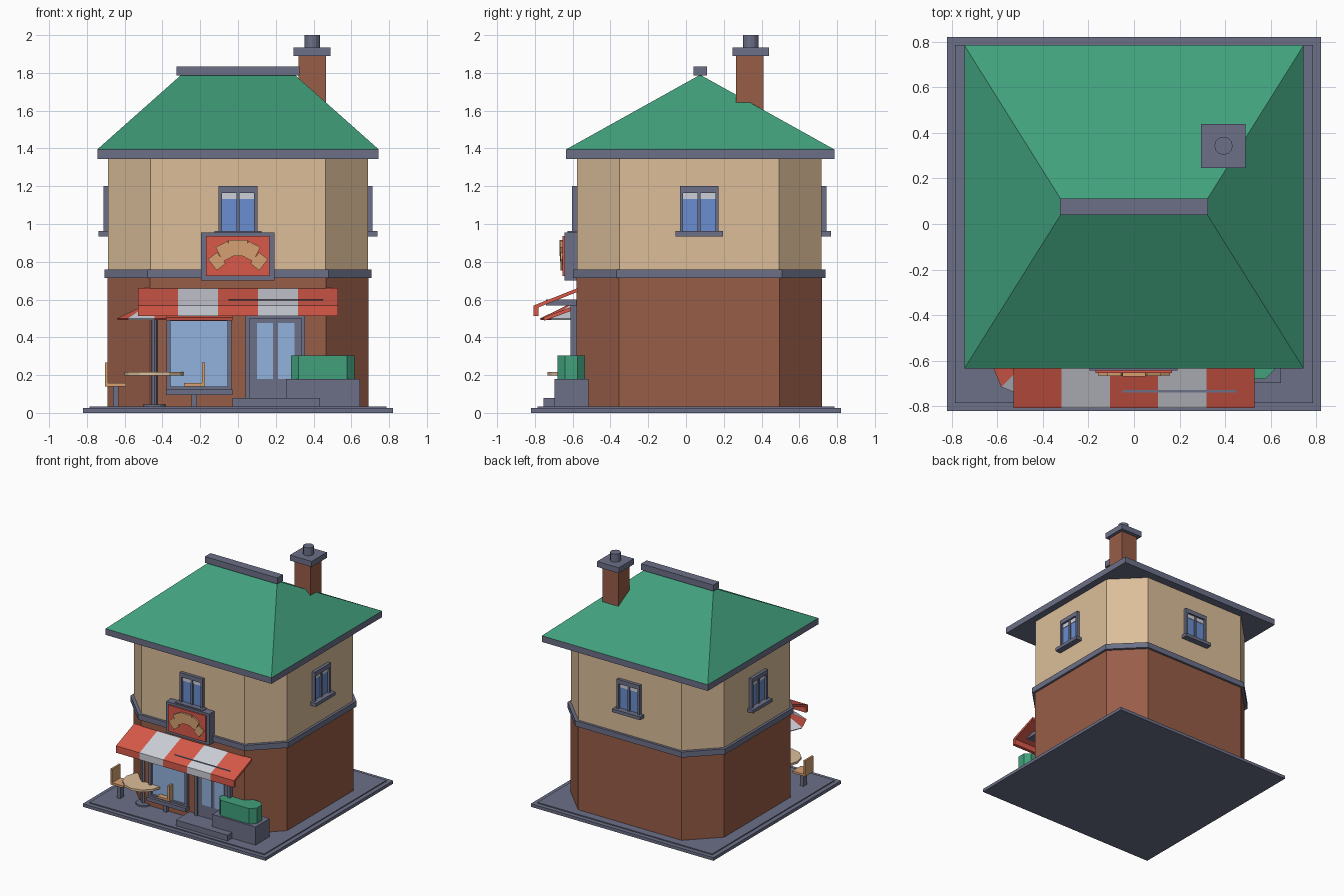
import bpy, bmesh, math
from mathutils import Matrix, Vector

if "Cube" in bpy.data.objects:
    bpy.data.objects.remove(bpy.data.objects["Cube"])


def material(name, r, g, b):
    lin = [(c / 255 / 12.92) if c < 11 else ((c / 255 + 0.055) / 1.055) ** 2.4 for c in (r, g, b)]
    m = bpy.data.materials.new(name)
    m.use_nodes = True
    m.diffuse_color = (*lin, 1)
    m.node_tree.nodes["Principled BSDF"].inputs["Base Color"].default_value = (*lin, 1)
    return m


STONE = material("slate grey", 108, 112, 135)
BRICK = material("brick brown", 152, 93, 72)
PLASTER = material("cream plaster", 220, 190, 154)
GREEN = material("leaf green", 65, 160, 124)
RED = material("awning red", 216, 90, 74)
WHITE = material("off white", 206, 208, 218)
SHOP_GLASS = material("pale glass", 146, 178, 222)
GLASS = material("blue glass", 106, 142, 208)
WOOD = material("warm wood", 214, 160, 114)


def finish(name, bm, *mats, xf=None):
    if xf:
        bm.transform(xf)
    bmesh.ops.recalc_face_normals(bm, faces=bm.faces)
    me = bpy.data.meshes.new(name)
    bm.to_mesh(me)
    bm.free()
    for m in mats:
        me.materials.append(m)
    ob = bpy.data.objects.new(name, me)
    bpy.context.collection.objects.link(ob)
    return ob


def extrude(name, pts, vec, mat, xf=None):
    """Closed outline swept along a vector."""
    bm = bmesh.new()
    f = bm.faces.new([bm.verts.new(p) for p in pts])
    out = bmesh.ops.extrude_face_region(bm, geom=[f])
    moved = [v for v in out["geom"] if isinstance(v, bmesh.types.BMVert)]
    bmesh.ops.translate(bm, verts=moved, vec=vec)
    return finish(name, bm, mat, xf=xf)


def box(name, x0, x1, y0, y1, z0, z1, mat, xf=None):
    pts = [(x0, y0, z0), (x1, y0, z0), (x1, y1, z0), (x0, y1, z0)]
    return extrude(name, pts, (0, 0, z1 - z0), mat, xf)


def cut_corner_block(name, x0, x1, y0, y1, z0, z1, c, mat):
    pts = [(x0 + c, y0), (x1 - c, y0), (x1, y0 + c), (x1, y1 - c),
           (x1 - c, y1), (x0 + c, y1), (x0, y1 - c), (x0, y0 + c)]
    return extrude(name, [(x, y, z0) for x, y in pts], (0, 0, z1 - z0), mat)


def cylinder(name, x, y, z0, z1, r, mat, sides=12):
    bm = bmesh.new()
    bmesh.ops.create_cone(bm, cap_ends=True, segments=sides, radius1=r, radius2=r, depth=z1 - z0)
    return finish(name, bm, mat, xf=Matrix.Translation((x, y, (z0 + z1) / 2)))


def slope(name, x0, x1, profile, mat):
    return extrude(name, [(x0, y, z) for y, z in profile], (x1 - x0, 0, 0), mat)


# Ground slab
box("ground_slab", -0.82, 0.82, -0.82, 0.82, 0, 0.025, STONE)
box("pavement", -0.785, 0.785, -0.785, 0.785, 0.025, 0.033, STONE)

# Walls with cut corners and the band between storeys
cut_corner_block("ground_floor_wall", -0.69, 0.69, -0.58, 0.72, 0.03, 0.73, 0.225, BRICK)
cut_corner_block("storey_band", -0.708, 0.708, -0.598, 0.738, 0.715, 0.76, 0.23, STONE)
cut_corner_block("upper_wall", -0.688, 0.688, -0.578, 0.718, 0.75, 1.35, 0.225, PLASTER)

# Hipped roof
box("eave", -0.745, 0.745, -0.635, 0.785, 1.345, 1.395, STONE)
bm = bmesh.new()
a, b, c, d = [bm.verts.new((x, y, 1.395)) for x, y in
              ((-0.745, -0.635), (0.745, -0.635), (0.745, 0.785), (-0.745, 0.785))]
l, r = [bm.verts.new((x, 0.075, 1.79)) for x in (-0.3, 0.3)]
for face in ((a, b, r, l), (b, c, r), (c, d, l, r), (d, a, l), (a, d, c, b)):
    bm.faces.new(face)
finish("roof", bm, GREEN)
box("ridge_cap", -0.325, 0.325, 0.04, 0.112, 1.785, 1.835, STONE)

# Chimney
box("chimney", 0.32, 0.465, 0.265, 0.41, 1.5, 1.89, BRICK)
box("chimney_cap", 0.295, 0.49, 0.245, 0.44, 1.89, 1.935, STONE)
cylinder("chimney_pot", 0.393, 0.343, 1.935, 2.0, 0.04, STONE)

# Upper windows, one for each side
for side, turn, dist in (("front", 0, 0.648), ("right", 1, 0.688), ("back", 2, 0.648), ("left", 3, 0.688)):
    xf = (Matrix.Translation((0, 0.07, 0)) @ Matrix.Rotation(turn * math.pi / 2, 4, "Z")
          @ Matrix.Translation((0, -dist, 0)))
    n = side + "_window_"
    box(n + "head", -0.102, 0.102, -0.025, 0.01, 1.165, 1.2, STONE, xf)
    box(n + "sill", -0.125, 0.125, -0.05, 0.01, 0.935, 0.962, STONE, xf)
    box(n + "mullion", -0.008, 0.008, -0.018, 0.01, 0.96, 1.17, STONE, xf)
    box(n + "glass", -0.09, 0.09, -0.006, 0.01, 0.96, 1.17, GLASS, xf)
    box(n + "blind", -0.09, 0.09, -0.01, 0.0, 1.132, 1.168, WHITE, xf)
    for s in (-1, 1):
        lo, hi = sorted((s * 0.085, s * 0.102))
        box(n + "jamb", lo, hi, -0.025, 0.01, 0.96, 1.17, STONE, xf)

# Hanging sign with a pastry relief
box("sign_frame", -0.195, 0.192, -0.642, -0.57, 0.702, 0.955, STONE)
box("sign_panel", -0.17, 0.167, -0.655, -0.64, 0.725, 0.937, RED)
for x, z, tilt, w, h, depth in ((0, 0.872, 0, 0.1, 0.085, 0.67),
                                (0.068, 0.855, 28, 0.07, 0.085, 0.667),
                                (0.112, 0.802, 38, 0.06, 0.075, 0.664)):
    for s in ((-1, 1) if x else (1,)):
        xf = (Matrix.Translation((s * x, 0, z)) @ Matrix.Rotation(math.radians(s * tilt), 4, "Y"))
        box("pastry_relief", -w / 2, w / 2, -depth, -0.65, -h / 2, h / 2, WOOD, xf)

# Striped main awning with a hanging front edge
awning = [(-0.575, 0.66), (-0.808, 0.568), (-0.808, 0.512), (-0.782, 0.512), (-0.782, 0.558), (-0.575, 0.64)]
for i in range(5):
    x0 = -0.53 + i * 0.212
    slope("awning_stripe", x0, x0 + 0.212, awning, WHITE if i % 2 else RED)

# Small canopies over the shop window and the door
slope("window_canopy", -0.378, -0.03, [(-0.575, 0.572), (-0.755, 0.506), (-0.75, 0.488), (-0.575, 0.552)], RED)
box("door_canopy", -0.05, 0.45, -0.74, -0.57, 0.568, 0.599, STONE)

# Shop window
box("shop_window_glass", -0.365, -0.05, -0.588, -0.57, 0.13, 0.5, SHOP_GLASS)
box("shop_window_head", -0.378, -0.035, -0.607, -0.57, 0.487, 0.515, STONE)
box("shop_window_base", -0.378, -0.035, -0.607, -0.57, 0.12, 0.14, STONE)
box("shop_window_sill", -0.382, -0.03, -0.63, -0.57, 0.095, 0.125, STONE)
for x in (-0.378, -0.055):
    box("shop_window_jamb", x, x + 0.02, -0.607, -0.57, 0.13, 0.5, STONE)

# Double door and step
for x in (0.04, 0.335):
    box("door_jamb", x, x + 0.02, -0.612, -0.57, 0.07, 0.56, STONE)
box("door_head", 0.04, 0.355, -0.612, -0.57, 0.5, 0.57, STONE)
box("door_leaves", 0.055, 0.34, -0.598, -0.57, 0.07, 0.51, STONE)
for x in (0.1, 0.212):
    box("door_glass", x, x + 0.086, -0.603, -0.595, 0.18, 0.475, SHOP_GLASS)
box("door_step", -0.03, 0.435, -0.755, -0.57, 0.03, 0.08, STONE)

# Planter with a clipped hedge
box("planter", 0.255, 0.645, -0.697, -0.515, 0.03, 0.18, STONE)
cut_corner_block("hedge", 0.28, 0.617, -0.68, -0.535, 0.18, 0.305, 0.04, GREEN)

# Pavement table with parasol
tx, ty = -0.443, -0.575
cylinder("table_top", tx, ty, 0.198, 0.216, 0.157, PLASTER)
cylinder("table_foot", tx, ty, 0.03, 0.045, 0.06, STONE)
cylinder("parasol_pole", tx, ty, 0.03, 0.59, 0.018, STONE, 8)
bm = bmesh.new()
bmesh.ops.create_cone(bm, cap_ends=False, segments=8, radius1=0.198, radius2=0.004, depth=0.095)
for f in bm.faces:
    p = f.calc_center_median()
    f.material_index = int((math.atan2(p.y, p.x) % math.tau) / (math.pi / 4)) % 2
parasol = finish("parasol", bm, RED, WHITE, xf=Matrix.Translation((tx, ty, 0.547)))
parasol.modifiers.new("thickness", "SOLIDIFY").thickness = 0.008

# Two chairs facing the table
for side, x, s in (("left", -0.647, 1), ("right", -0.232, -1)):
    xf = Matrix.Translation((x, ty, 0))
    box(side + "_chair_seat", -0.055, 0.055, -0.055, 0.055, 0.14, 0.157, WOOD, xf)
    lo, hi = sorted((-s * 0.058, -s * 0.042))
    box(side + "_chair_back", lo, hi, -0.055, 0.055, 0.14, 0.267, WOOD, xf)
    box(side + "_chair_leg", -0.014, 0.014, -0.03, 0.014, 0.03, 0.14, STONE, xf)
